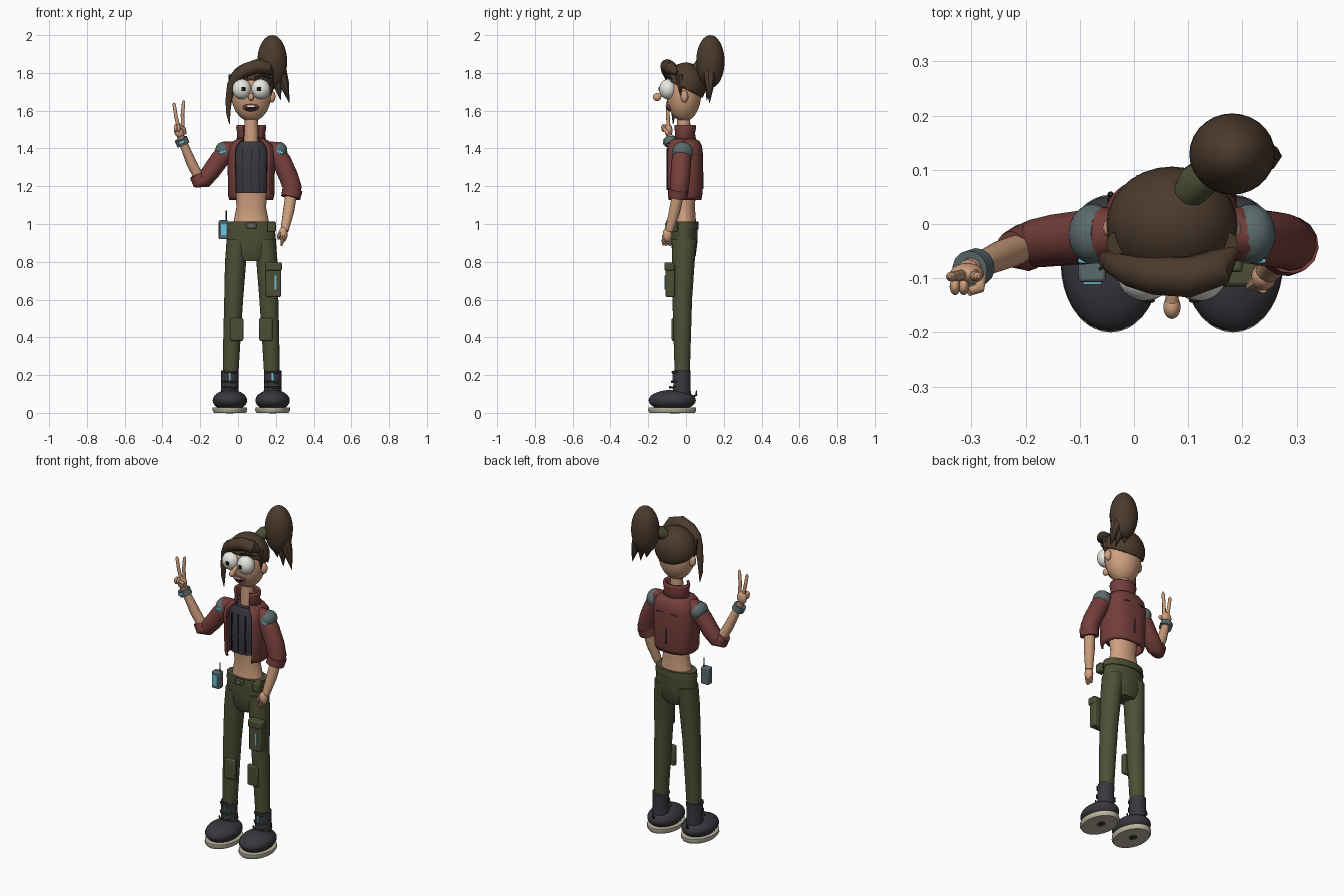
import bpy, bmesh, math
from mathutils import Vector, Matrix

CX = 0.07  # body centre line


def material(name, rgb):
    m = bpy.data.materials.new(name)
    m.diffuse_color = (*rgb, 1)
    return m


SKIN = material("skin", (0.62, 0.35, 0.21))
HAIR = material("brown hair", (0.072, 0.043, 0.026))
RED = material("dark red cloth", (0.175, 0.048, 0.043))
OLIVE = material("olive cloth", (0.074, 0.078, 0.036))
DARK = material("charcoal", (0.038, 0.038, 0.047))
GREY = material("slate grey", (0.105, 0.145, 0.15))
CYAN = material("cyan glow", (0.15, 0.55, 0.70))
WHITE = material("white", (0.80, 0.80, 0.76))
SOLE = material("pale sole", (0.48, 0.45, 0.34))
BLACK = material("black", (0.01, 0.01, 0.01))


def finish(name, bm, mat):
    bmesh.ops.recalc_face_normals(bm, faces=bm.faces[:])
    me = bpy.data.meshes.new(name)
    bm.to_mesh(me)
    bm.free()
    ob = bpy.data.objects.new(name, me)
    me.materials.append(mat)
    bpy.context.collection.objects.link(ob)
    return ob


def ball(name, c, r, mat, cut=None, tilt=0):
    """Ellipsoid, optionally trimmed by a plane (point, normal of removed side)."""
    bm = bmesh.new()
    mtx = Matrix.Translation(c) @ Matrix.Rotation(tilt, 4, 'Y') @ Matrix.Diagonal((*r, 1))
    bmesh.ops.create_uvsphere(bm, u_segments=28, v_segments=18, radius=1, matrix=mtx)
    if cut:
        bmesh.ops.bisect_plane(bm, geom=bm.verts[:] + bm.edges[:] + bm.faces[:],
                               plane_co=cut[0], plane_no=cut[1], clear_outer=True)
    return finish(name, bm, mat)


def box(name, c, size, mat, bevel=0.006, tilt=0):
    bm = bmesh.new()
    mtx = Matrix.Translation(c) @ Matrix.Rotation(tilt, 4, 'Y') @ Matrix.Diagonal((*size, 1))
    bmesh.ops.create_cube(bm, size=1, matrix=mtx)
    ob = finish(name, bm, mat)
    if bevel:
        b = ob.modifiers.new("bevel", 'BEVEL')
        b.width, b.segments = bevel, 2
    return ob


def skin_rings(name, rings, mat, closed=True):
    bm = bmesh.new()
    rows = [[bm.verts.new(p) for p in ring] for ring in rings]
    n = len(rows[0])
    for a, b in zip(rows, rows[1:]):
        for i in range(n if closed else n - 1):
            j = (i + 1) % n
            bm.faces.new((a[i], a[j], b[j], b[i]))
    if closed:
        bm.faces.new(rows[0])
        bm.faces.new(rows[-1])
    return finish(name, bm, mat)


def loft(name, sections, mat, gap=0, power=1, n=28):
    """Stack of horizontal ovals (x, y, z, rx, ry); gap opens the front by +-gap degrees."""
    rings = []
    for x, y, z, rx, ry in sections:
        ring = []
        for i in range(n):
            t = math.radians(-90 + gap) + math.radians(360 - 2 * gap) * i / (n - 1 if gap else n)
            c, s = math.cos(t), math.sin(t)
            ring.append((x + rx * math.copysign(abs(c) ** power, c),
                         y + ry * math.copysign(abs(s) ** power, s), z))
        rings.append(ring)
    ob = skin_rings(name, rings, mat, closed=not gap)
    if gap:
        sol = ob.modifiers.new("thickness", 'SOLIDIFY')
        sol.thickness, sol.offset = 0.012, -1
    return ob


def tube(name, pts, mat, n=14):
    """Round tube through points (x, y, z, radius)."""
    ps = [Vector(p[:3]) for p in pts]
    rings = []
    for i, p in enumerate(pts):
        d = (ps[min(i + 1, len(ps) - 1)] - ps[max(i - 1, 0)]).normalized()
        u = d.cross(Vector((0.15, 1, 0.1))).normalized()
        v = d.cross(u)
        rings.append([ps[i] + p[3] * (u * math.cos(2 * math.pi * k / n) + v * math.sin(2 * math.pi * k / n))
                      for k in range(n)])
    return skin_rings(name, rings, mat)


# Head and face
ball("head", (CX, -0.012, 1.69), (0.106, 0.092, 0.148), SKIN)
loft("neck", [(CX, -0.012, 1.40, 0.038, 0.036), (CX, -0.012, 1.58, 0.035, 0.034)], SKIN)
for s, side in ((-1, "right"), (1, "left")):
    ball(side + "_ear", (CX + s * 0.108, -0.008, 1.675), (0.02, 0.02, 0.032), SKIN)
    ball(side + "_eye", (CX + s * 0.05, -0.096, 1.714), (0.05, 0.046, 0.053), WHITE)
    box(side + "_pupil", (CX + s * 0.042, -0.1405, 1.715), (0.021, 0.008, 0.021), BLACK, 0.003)
    tube(side + "_eyebrow", [(CX + s * 0.02, -0.11, 1.775, 0.005), (CX + s * 0.06, -0.105, 1.787, 0.007),
                             (CX + s * 0.105, -0.075, 1.77, 0.003)], HAIR, 8)
tube("nose", [(CX, -0.095, 1.70, 0.008), (CX, -0.125, 1.69, 0.011), (CX, -0.15, 1.675, 0.014)], SKIN)
ball("nose_tip", (CX, -0.153, 1.672), (0.016, 0.022, 0.021), SKIN)
ball("lips", (CX - 0.002, -0.082, 1.618), (0.043, 0.022, 0.022), RED)
ball("mouth_opening", (CX - 0.002, -0.095, 1.617), (0.032, 0.012, 0.013), BLACK)
box("teeth", (CX - 0.002, -0.104, 1.623), (0.045, 0.008, 0.009), WHITE, 0.002)

# Hair cap, swept fringe, ponytail
cap = ball("hair_cap", (CX, -0.001, 1.735), (0.121, 0.107, 0.12), HAIR,
           cut=((CX, 0, 1.712), (0, -0.5, -1)))
sol = cap.modifiers.new("thickness", 'SOLIDIFY')
sol.thickness, sol.offset = 0.02, -1
tube("fringe", [(0.185, -0.05, 1.80, 0.01), (0.155, -0.08, 1.825, 0.035), (0.10, -0.098, 1.835, 0.038),
                (0.04, -0.095, 1.815, 0.036), (-0.005, -0.085, 1.785, 0.031), (-0.036, -0.072, 1.735, 0.023),
                (-0.049, -0.066, 1.66, 0.017), (-0.052, -0.066, 1.59, 0.012), (-0.045, -0.068, 1.53, 0.002)], HAIR)
for s in (-1, 1):
    tube("sideburn", [(CX + s * 0.10, -0.035, 1.79, 0.022), (CX + s * 0.106, -0.03, 1.73, 0.014),
                      (CX + s * 0.104, -0.03, 1.68, 0.002)], HAIR, 8)
tube("hair_tie", [(0.10, 0.055, 1.82, 0.03), (0.118, 0.078, 1.84, 0.036), (0.14, 0.10, 1.85, 0.03)], OLIVE)
ball("ponytail", (0.181, 0.129, 1.86), (0.079, 0.075, 0.14), HAIR)
for x0, x1, y1, z1 in ((0.215, 0.272, 0.125, 1.64), (0.19, 0.225, 0.11, 1.655), (0.16, 0.175, 0.125, 1.69)):
    tube("ponytail_tip", [(x0, 0.125, 1.83, 0.04), ((x0 + x1) / 2, 0.125, 1.745, 0.027), (x1, y1, z1, 0.001)], HAIR, 8)

# Torso, top and open jacket
loft("midriff", [(CX, -0.01, 0.96, 0.10, 0.065), (CX, -0.008, 1.02, 0.092, 0.06), (CX, -0.008, 1.09, 0.078, 0.055),
                 (CX, -0.012, 1.19, 0.088, 0.065)], SKIN)
loft("top", [(CX, -0.018, 1.165, 0.092, 0.078), (CX, -0.018, 1.28, 0.10, 0.083), (CX, -0.018, 1.39, 0.095, 0.078),
             (CX, -0.015, 1.438, 0.068, 0.06)], DARK, power=0.85)
for x in (-0.045, 0, 0.045):
    box("top_seam", (CX + x, -0.0985 + abs(x) * 0.09, 1.29), (0.004, 0.008, 0.22), BLACK, 0)
loft("jacket", [(CX, -0.014, z, rx, ry) for z, rx, ry in
                ((1.128, 0.116, 0.096), (1.15, 0.122, 0.10), (1.25, 0.124, 0.104), (1.37, 0.128, 0.104),
                 (1.415, 0.118, 0.098), (1.44, 0.092, 0.085), (1.458, 0.06, 0.05))], RED, gap=40, power=0.78, n=40)
loft("collar", [(CX, -0.008, 1.435, 0.079, 0.064), (CX, -0.01, 1.48, 0.074, 0.058), (CX, -0.01, 1.51, 0.08, 0.064),
                (CX, -0.01, 1.525, 0.077, 0.061)], RED, gap=36)
box("back_seam", (CX, 0.0895, 1.23), (0.006, 0.008, 0.09), DARK, 0)
for s in (-1, 1):
    box("back_yoke_seam", (CX + s * 0.045, 0.086, 1.37), (0.04, 0.008, 0.004), DARK, 0, s * 0.15)

# Shoulder pads with light strips
for s, side in ((-1, "right"), (1, "left")):
    ball(side + "_shoulder_pad", (CX + s * 0.145, -0.018, 1.383), (0.045, 0.055, 0.052), GREY,
         cut=((CX, 0, 1.355), (0, 0, -1)), tilt=s * 0.35)
    box(side + "_pad_light", (CX + s * 0.152, -0.068, 1.381), (0.042, 0.009, 0.014), CYAN, 0.003, s * 0.35)

# Raised right arm
tube("right_sleeve", [(0.0, -0.015, 1.41, 0.03), (-0.05, -0.018, 1.395, 0.05), (-0.095, -0.025, 1.345, 0.05),
                      (-0.145, -0.03, 1.275, 0.048), (-0.182, -0.036, 1.232, 0.045), (-0.208, -0.042, 1.228, 0.04),
                      (-0.222, -0.046, 1.255, 0.035)], RED)
tube("right_cuff", [(-0.198, -0.042, 1.222, 0.045), (-0.226, -0.047, 1.262, 0.034)], RED)
tube("right_forearm", [(-0.195, -0.04, 1.225, 0.027), (-0.245, -0.058, 1.32, 0.028),
                       (-0.305, -0.085, 1.465, 0.02)], SKIN)
tube("wristband", [(-0.289, -0.079, 1.42, 0.035), (-0.303, -0.084, 1.452, 0.035)], GREY)
box("wristband_light", (-0.298, -0.118, 1.432), (0.034, 0.009, 0.016), CYAN, 0.003, -0.35)
ball("right_palm", (-0.308, -0.092, 1.495), (0.031, 0.02, 0.037), SKIN)
tube("index_finger", [(-0.292, -0.093, 1.51, 0.01), (-0.294, -0.096, 1.58, 0.0095), (-0.288, -0.097, 1.645, 0.009),
                      (-0.287, -0.097, 1.655, 0.003)], SKIN, 10)
tube("middle_finger", [(-0.315, -0.093, 1.51, 0.01), (-0.328, -0.096, 1.57, 0.0095), (-0.338, -0.097, 1.632, 0.009),
                       (-0.340, -0.097, 1.642, 0.003)], SKIN, 10)
for x in (-0.33, -0.314):
    ball("curled_finger", (x, -0.115, 1.508), (0.01, 0.016, 0.022), SKIN)
tube("right_thumb", [(-0.283, -0.095, 1.48, 0.011), (-0.285, -0.118, 1.505, 0.01), (-0.305, -0.125, 1.515, 0.008)], SKIN, 10)

# Lowered left arm
tube("left_sleeve", [(0.14, -0.015, 1.41, 0.03), (0.19, -0.018, 1.395, 0.05), (0.232, -0.025, 1.33, 0.052),
                     (0.268, -0.03, 1.25, 0.052), (0.288, -0.036, 1.19, 0.05), (0.283, -0.042, 1.155, 0.048)], RED)
tube("left_cuff", [(0.288, -0.038, 1.182, 0.054), (0.279, -0.045, 1.14, 0.052)], RED)
tube("left_forearm", [(0.282, -0.042, 1.16, 0.031), (0.268, -0.06, 1.07, 0.03), (0.246, -0.088, 0.965, 0.022)], SKIN)
ball("left_palm", (0.239, -0.098, 0.945), (0.023, 0.025, 0.04), SKIN)
for i, y in enumerate((-0.118, -0.106, -0.094, -0.082)):
    tube("left_finger", [(0.238, y, 0.94, 0.0095), (0.234, y - 0.002, 0.905, 0.009),
                         (0.23, y - 0.002, 0.888 - 0.004 * (i % 2), 0.004)], SKIN, 8)
tube("left_thumb", [(0.226, -0.105, 0.96, 0.01), (0.214, -0.115, 0.935, 0.009), (0.214, -0.117, 0.917, 0.004)], SKIN, 8)

# Trousers, belt and gear
loft("hips", [(CX, -0.01, 0.805, 0.075, 0.05), (CX, -0.01, 0.835, 0.118, 0.062), (CX, -0.009, 0.91, 0.131, 0.07),
              (CX, -0.009, 1.005, 0.122, 0.07)], OLIVE)
loft("belt", [(CX, -0.009, 0.972, 0.130, 0.076), (CX, -0.009, 1.012, 0.127, 0.074)], OLIVE)
box("buckle", (CX, -0.086, 0.992), (0.055, 0.012, 0.034), OLIVE)
box("buckle_inset", (CX, -0.0925, 0.992), (0.03, 0.006, 0.016), GREY, 0)
box("belt_pouch", (0.178, -0.066, 0.985), (0.045, 0.045, 0.052), OLIVE)
box("radio", (-0.077, -0.086, 0.97), (0.05, 0.042, 0.10), GREY)
box("radio_screen", (-0.077, -0.108, 0.972), (0.034, 0.008, 0.066), CYAN, 0.002)
tube("radio_antenna", [(-0.062, -0.082, 1.01, 0.004), (-0.062, -0.082, 1.072, 0.003)], DARK, 8)
for s, side in ((-1, "right"), (1, "left")):
    loft(side + "_trouser_leg", [(CX + s * dx, y, z, rx, ry) for dx, y, z, rx, ry in
         ((0.109, -0.02, 0.205, 0.041, 0.040), (0.102, -0.02, 0.40, 0.046, 0.046), (0.093, -0.02, 0.60, 0.050, 0.052),
          (0.083, -0.014, 0.80, 0.056, 0.060), (0.072, -0.009, 0.92, 0.058, 0.066))], OLIVE)
    box(side + "_knee_patch", (CX + s * 0.077, -0.063, 0.442), (0.07, 0.026, 0.122), OLIVE, 0.008)

# Thigh pocket
box("thigh_pocket", (0.187, -0.084, 0.70), (0.082, 0.05, 0.172), OLIVE, 0.008)
box("pocket_flap", (0.187, -0.088, 0.775), (0.09, 0.054, 0.044), OLIVE, 0.008)
box("pocket_light", (0.198, -0.110, 0.69), (0.011, 0.008, 0.075), CYAN, 0)

# Boots
for s, side in ((-1, "right"), (1, "left")):
    x = CX + s * 0.113
    loft(side + "_boot_shaft", [(x, -0.025, 0.06, 0.05, 0.055), (x, -0.022, 0.13, 0.046, 0.046),
                                (x, -0.02, 0.225, 0.046, 0.045)], DARK)
    ball(side + "_shoe", (x, -0.073, 0.066), (0.091, 0.125, 0.056), DARK, cut=((0, 0, 0.02), (0, 0, -1)))
    loft(side + "_sole", [(x, -0.073, 0.0, 0.084, 0.119), (x, -0.073, 0.012, 0.092, 0.127),
                          (x, -0.073, 0.028, 0.091, 0.126)], SOLE, n=36)
    loft(side + "_tread", [(x, -0.06, 0.0, 0.02, 0.025), (x, -0.06, -0.002, 0.02, 0.025)], DARK)
    box(side + "_boot_light", (x, -0.068, 0.193), (0.009, 0.008, 0.045), CYAN, 0)
    for z, y in ((0.215, -0.066), (0.165, -0.069), (0.135, -0.08)):
        tube(side + "_lace", [(x - 0.04, y + 0.02, z, 0.004), (x - 0.018, y - 0.006, z + 0.002, 0.005),
                              (x + 0.018, y - 0.006, z - 0.002, 0.005), (x + 0.04, y + 0.02, z, 0.004)], OLIVE, 8)
    tube(side + "_heel_loop", [(x, 0.035, 0.085, 0.006), (x, 0.055, 0.095, 0.006), (x, 0.055, 0.118, 0.003)], DARK, 8)

# Smooth shading with crisp edges
for ob in bpy.context.scene.objects:
    ob.select_set(True)
    bpy.context.view_layer.objects.active = ob
bpy.ops.object.shade_smooth_by_angle(angle=math.radians(40))
